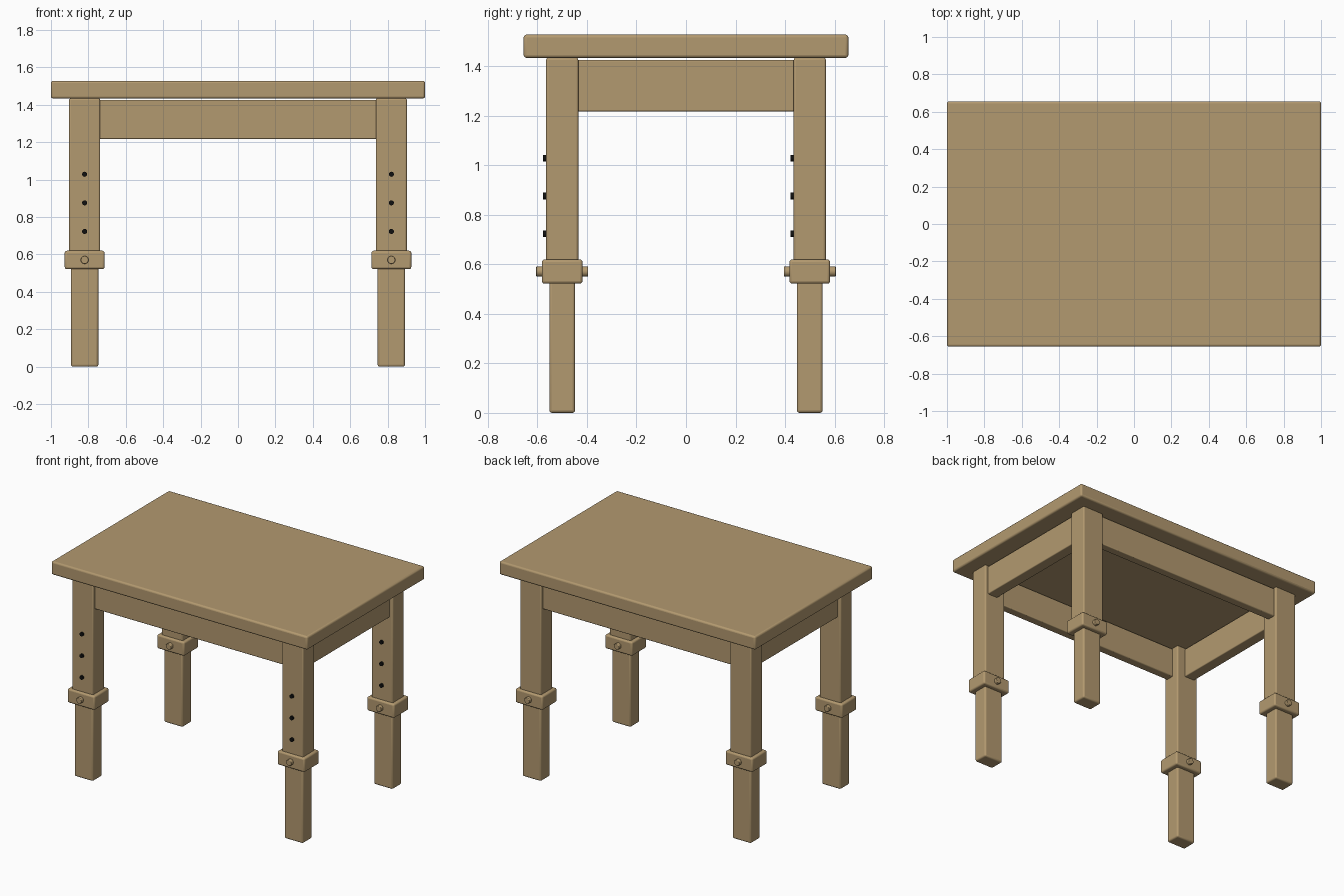
import bpy
import math

cube = bpy.data.objects.get("Cube")
if cube:
    bpy.data.objects.remove(cube, do_unlink=True)


def make_material(name, color):
    mat = bpy.data.materials.new(name)
    mat.use_nodes = True
    mat.diffuse_color = color
    mat.node_tree.nodes["Principled BSDF"].inputs["Base Color"].default_value = color
    return mat


wood = make_material("tan wood", (0.45, 0.32, 0.16, 1))
black = make_material("black", (0.005, 0.005, 0.005, 1))


def finish(obj, name, mat, bevel):
    obj.name = name
    obj.data.materials.append(mat)
    bpy.ops.object.transform_apply(location=False, rotation=True, scale=True)
    if bevel:
        mod = obj.modifiers.new("rounded_edges", "BEVEL")
        mod.width = bevel
        mod.segments = 3
        mod.limit_method = "ANGLE"
    bpy.ops.object.shade_smooth_by_angle(angle=math.radians(35))
    return obj


def box(name, center, size, bevel=0.008):
    bpy.ops.mesh.primitive_cube_add(size=1, location=center)
    obj = bpy.context.object
    obj.scale = size
    return finish(obj, name, wood, bevel)


def rod(name, center, radius, length, mat, bevel=0):
    # Cylinder running front to back
    bpy.ops.mesh.primitive_cylinder_add(
        vertices=24, radius=radius, depth=length, location=center,
        rotation=(math.pi / 2, 0, 0))
    return finish(bpy.context.object, name, mat, bevel)


LEG_X, LEG_Y = 0.82, 0.5
TOP_BOTTOM = 1.434

# Tabletop
box("tabletop", (0, 0, 1.481), (2, 1.312, 0.094), 0.012)

# Aprons, set slightly in from the outer leg faces
for label, s in (("front", -1), ("back", 1)):
    box(label + "_apron", (0, s * 0.515, 1.322), (1.5, 0.06, 0.208), 0.006)
for label, s in (("right", -1), ("left", 1)):
    box(label + "_apron", (s * 0.84, 0, 1.322), (0.08, 0.89, 0.208), 0.006)

# Telescoping legs with collar, locking peg and adjustment holes
for side, sx in (("right", -1), ("left", 1)):
    for end, sy in (("front", -1), ("back", 1)):
        x, y = sx * LEG_X, sy * LEG_Y
        leg = end + "_" + side
        box(leg + "_upper_leg", (x, y, (0.54 + TOP_BOTTOM) / 2),
            (0.166, 0.13, TOP_BOTTOM - 0.54), 0.009)
        box(leg + "_lower_leg", (x, y, 0.3), (0.146, 0.104, 0.6), 0.011)
        box(leg + "_collar", (x, y, 0.571), (0.213, 0.164, 0.098), 0.011)
        rod(leg + "_peg", (x, y, 0.571), 0.021, 0.21, wood, 0.004)
        for i in range(3):
            rod(leg + "_hole_%d" % (i + 1), (x, y - 0.069, 0.723 + i * 0.153),
                0.0135, 0.018, black)
